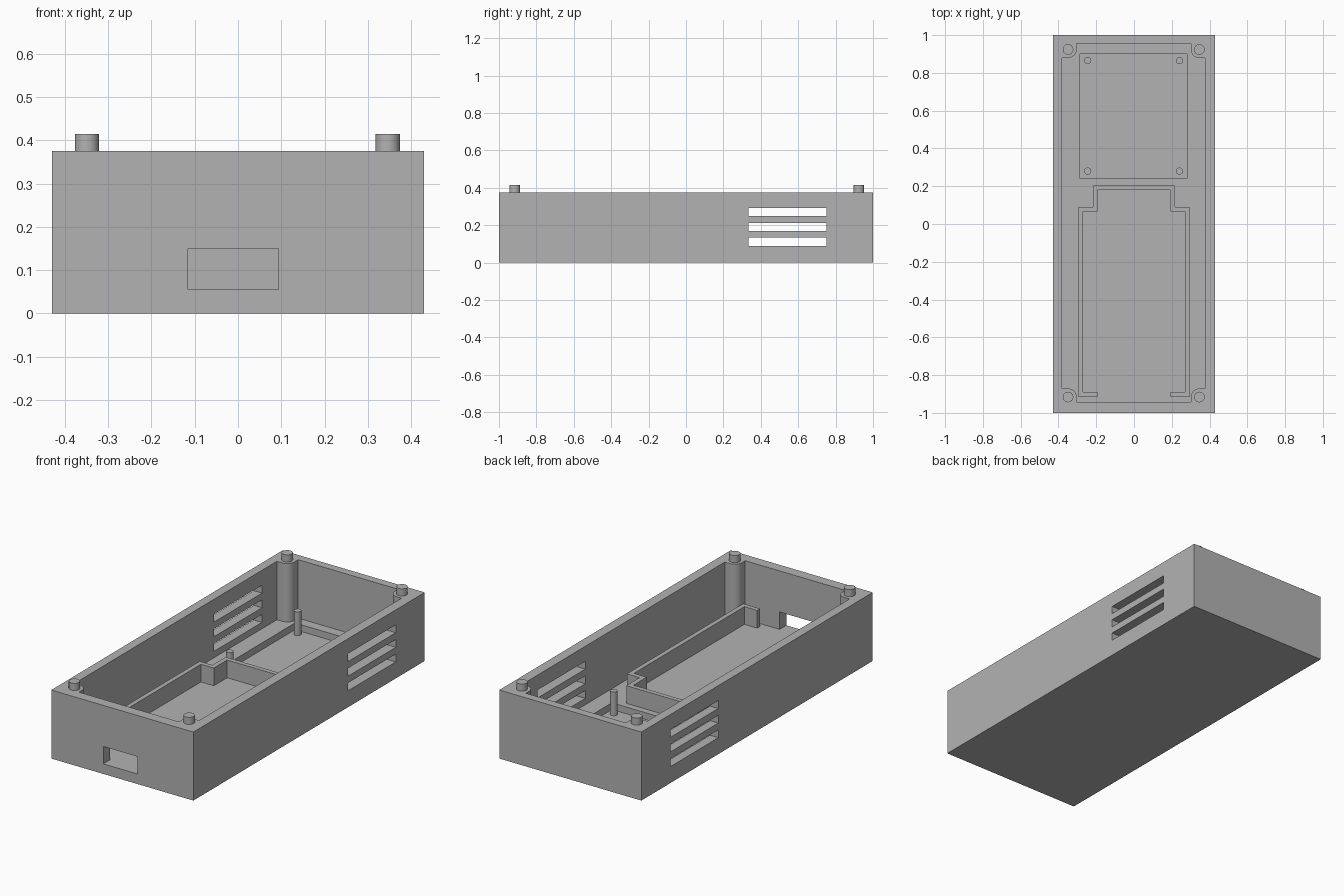
import bpy, bmesh, math

if "Cube" in bpy.data.objects:
    bpy.data.objects.remove(bpy.data.objects["Cube"])

grey = bpy.data.materials.new("plain grey")
grey.diffuse_color = (0.45, 0.45, 0.45, 1)
grey.use_nodes = True
grey.node_tree.nodes["Principled BSDF"].inputs["Base Color"].default_value = grey.diffuse_color

FLOOR, RIM = 0.055, 0.375
WALL_X = {-1: -0.38, 1: 0.375}        # inner wall faces
WALL_Y = {-1: -0.942, 1: 0.955}
PEG_X = {-1: -0.349, 1: 0.346}        # corner peg centres
PEG_Y = {-1: -0.916, 1: 0.924}
POST_R = 0.045


def prism(name, pts, z0, z1):
    """Extrude a counter-clockwise outline from z0 to z1."""
    bm = bmesh.new()
    base = bm.faces.new([bm.verts.new((x, y, z0)) for x, y in pts])
    ext = bmesh.ops.extrude_face_region(bm, geom=[base], use_keep_orig=True)
    for v in ext["geom"]:
        if isinstance(v, bmesh.types.BMVert):
            v.co.z = z1
    bmesh.ops.recalc_face_normals(bm, faces=bm.faces[:])
    me = bpy.data.meshes.new(name)
    bm.to_mesh(me)
    bm.free()
    me.materials.append(grey)
    ob = bpy.data.objects.new(name, me)
    bpy.context.collection.objects.link(ob)
    return ob


def box(name, x0, x1, y0, y1, z0, z1):
    return prism(name, [(x0, y0), (x1, y0), (x1, y1), (x0, y1)], z0, z1)


def smooth(ob):
    bpy.ops.object.select_all(action='DESELECT')
    ob.select_set(True)
    bpy.context.view_layer.objects.active = ob
    bpy.ops.object.shade_smooth_by_angle(angle=math.radians(35))


def peg(name, x, y, r, z0, z1, sides):
    a = [2 * math.pi * i / sides for i in range(sides)]
    smooth(prism(name, [(x + r * math.cos(t), y + r * math.sin(t)) for t in a], z0, z1))


def cut(target, cutter):
    mod = target.modifiers.new("cut", 'BOOLEAN')
    mod.operation, mod.solver, mod.object = 'DIFFERENCE', 'EXACT', cutter
    bpy.context.view_layer.objects.active = target
    bpy.ops.object.modifier_apply(modifier=mod.name)
    bpy.data.objects.remove(cutter)


# Cavity outline: rectangle with a rounded post left standing in each corner
outline = []
for sx, sy in ((1, 1), (-1, 1), (-1, -1), (1, -1)):
    cx, cy = PEG_X[sx], PEG_Y[sy]
    corner = [(WALL_X[sx], cy - sy * POST_R)]
    for i in range(13):
        t = math.pi / 2 * i / 12
        corner.append((cx - sx * POST_R * math.sin(t), cy - sy * POST_R * math.cos(t)))
    corner.append((cx - sx * POST_R, WALL_Y[sy]))
    outline += corner if sx * sy > 0 else corner[::-1]

# Case: hollow box with a floor recess, front port and side vents
case = box("case", -0.43, 0.43, -1, 1, 0, RIM)
cut(case, prism("cavity_cutter", outline, FLOOR, 0.6))
cut(case, box("recess_cutter", -0.285, 0.28, 0.24, 0.90, 0.018, 0.1))
cut(case, box("port_cutter", -0.115, 0.093, -1.1, -0.9, FLOOR, 0.15))
for z in (0.09, 0.17, 0.25):
    cut(case, box("vent_cutter", -0.6, 0.6, 0.335, 0.75, z, z + 0.043))
smooth(case)

# Stepped retaining wall on the floor, open at the front between two lips
half = [(0.192, -0.915), (0.295, -0.915), (0.295, 0.09), (0.218, 0.09), (0.218, 0.205)]
inner = [(0.192, 0.18), (0.192, 0.065), (0.27, 0.065), (0.27, -0.89), (0.192, -0.89)]
mirror = lambda pts: [(-x, y) for x, y in reversed(pts)]
prism("retaining_wall", half + mirror(half) + mirror(inner) + inner, FLOOR, 0.152)

# Corner pegs on the rim and thin board pins in the recess
for sx in (-1, 1):
    for sy in (-1, 1):
        peg("corner_peg", PEG_X[sx], PEG_Y[sy], 0.028, RIM, 0.414, 32)
    for y in (0.28, 0.865):
        peg("board_pin", sx * 0.243 - 0.002, y, 0.019, 0.018, 0.148, 16)
